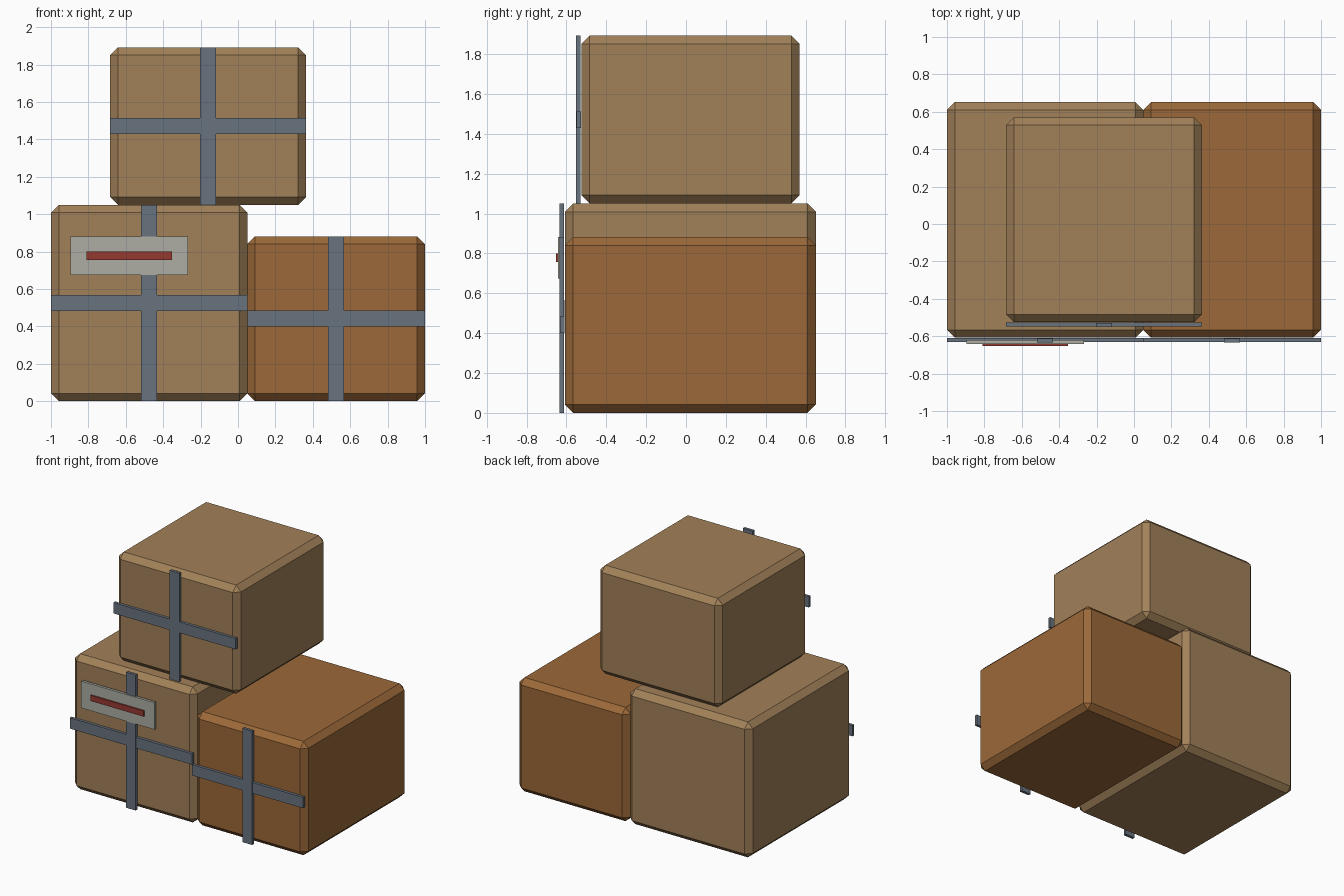
import bpy, bmesh
from mathutils import Vector

if "Cube" in bpy.data.objects:
    bpy.data.objects.remove(bpy.data.objects["Cube"])


def material(name, rgb):
    m = bpy.data.materials.new(name)
    m.diffuse_color = (*rgb, 1)
    m.use_nodes = True
    m.node_tree.nodes["Principled BSDF"].inputs["Base Color"].default_value = m.diffuse_color
    return m


TAN = material("tan_cardboard", (0.36, 0.22, 0.10))
ORANGE = material("orange_cardboard", (0.33, 0.14, 0.04))
TAPE = material("grey_tape", (0.14, 0.17, 0.21))
PAPER = material("label_paper", (0.42, 0.42, 0.37))
RED = material("red_stripe", (0.30, 0.04, 0.03))


def block(name, x, y, z, mat, bevel=0):
    """Box spanning the given (min, max) ranges, with optional chamfer."""
    bm = bmesh.new()
    bmesh.ops.create_cube(bm, size=1)
    bmesh.ops.scale(bm, verts=bm.verts, vec=(x[1] - x[0], y[1] - y[0], z[1] - z[0]))
    if bevel:
        bmesh.ops.bevel(bm, geom=bm.edges[:], offset=bevel, segments=1,
                        affect='EDGES', profile=0.5)
    mesh = bpy.data.meshes.new(name)
    bm.to_mesh(mesh)
    bm.free()
    mesh.materials.append(mat)
    ob = bpy.data.objects.new(name, mesh)
    ob.location = Vector((sum(x) / 2, sum(y) / 2, sum(z) / 2))
    bpy.context.collection.objects.link(ob)
    return ob


def carton(name, x, y, z, mat, tape_x, tape_z):
    """Chamfered carton with a cross of tape on its front."""
    block(name, x, y, z, mat, 0.042)
    front = y[0]
    block(name + "_vertical_tape", tape_x, (front - 0.026, front - 0.004), z, TAPE)
    block(name + "_horizontal_tape", x, (front - 0.024, front - 0.002), tape_z, TAPE)


# Three stacked cartons
carton("left_box", (-1.0, 0.05), (-0.608, 0.652), (0, 1.05), TAN,
       (-0.518, -0.434), (0.483, 0.567))
carton("right_box", (0.05, 1.0), (-0.608, 0.652), (0, 0.882), ORANGE,
       (0.482, 0.566), (0.40, 0.484))
carton("top_box", (-0.684, 0.364), (-0.525, 0.57), (1.05, 1.892), TAN,
       (-0.202, -0.118), (1.429, 1.513))

# Shipping label with a plain stripe
block("label", (-0.896, -0.268), (-0.641, -0.62), (0.674, 0.882), PAPER)
block("label_stripe", (-0.81, -0.352), (-0.652, -0.638), (0.756, 0.8), RED)
